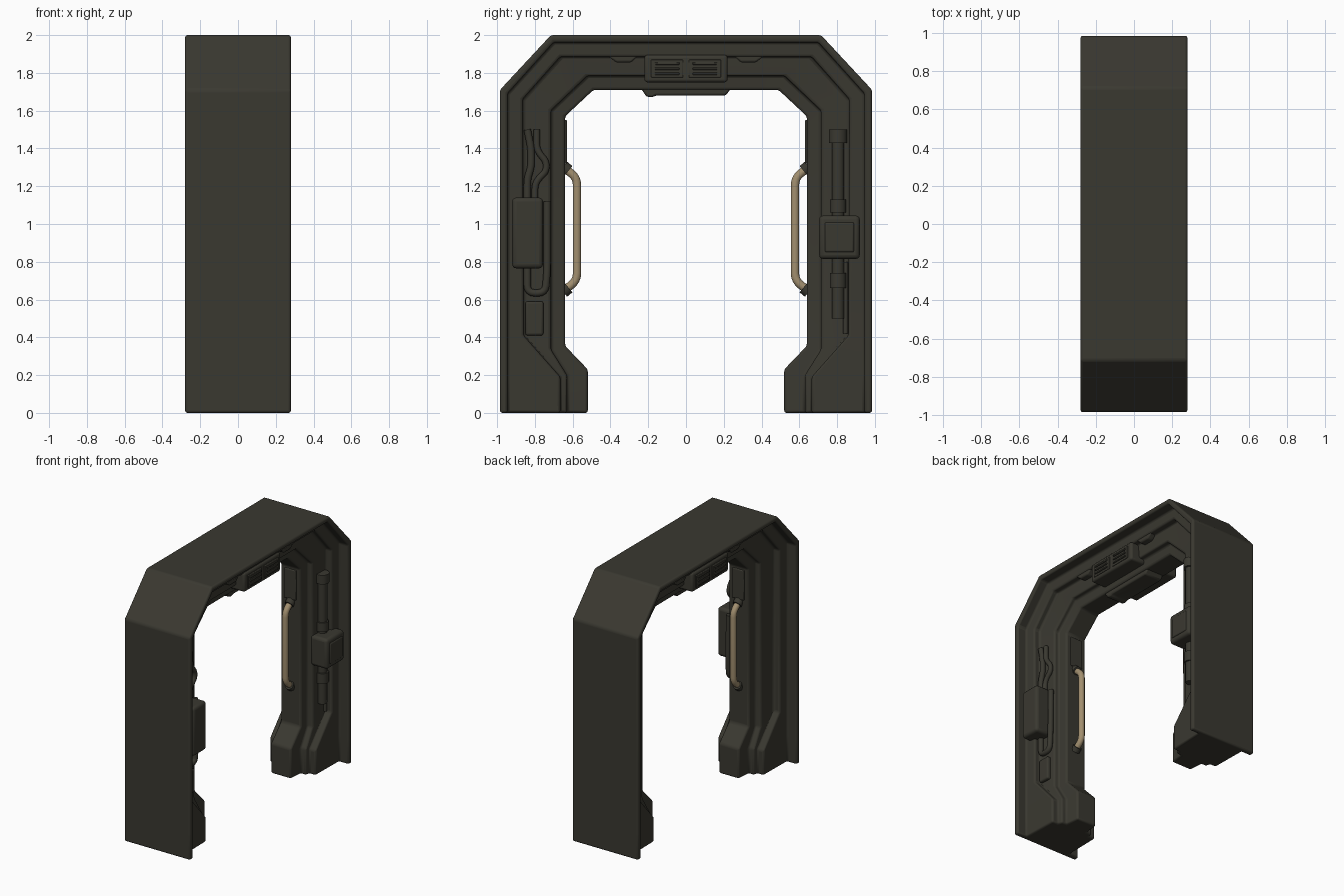
import bpy, bmesh, math
from mathutils import Vector

if "Cube" in bpy.data.objects:
    bpy.data.objects.remove(bpy.data.objects["Cube"])


def material(name, rgb):
    m = bpy.data.materials.new(name)
    m.diffuse_color = (*rgb, 1)
    m.use_nodes = True
    m.node_tree.nodes["Principled BSDF"].inputs["Base Color"].default_value = m.diffuse_color
    return m


DARK = material("dark olive metal", (0.042, 0.040, 0.030))
TAN = material("tan handle", (0.36, 0.275, 0.16))


def finish(name, mesh, mat, bevel=0.0, segments=2):
    ob = bpy.data.objects.new(name, mesh)
    bpy.context.collection.objects.link(ob)
    mesh.materials.clear()
    mesh.materials.append(mat)
    if bevel:
        b = ob.modifiers.new("bevel", 'BEVEL')
        b.width, b.segments, b.limit_method = bevel, segments, 'ANGLE'
        b.angle_limit = math.radians(25)
    bpy.ops.object.select_all(action='DESELECT')
    bpy.context.view_layer.objects.active = ob
    ob.select_set(True)
    bpy.ops.object.shade_smooth_by_angle(angle=math.radians(40))
    return ob


def box(name, x, y, z, bevel=0.012, mat=DARK):
    """Rounded box from (min, max) ranges."""
    bm = bmesh.new()
    bmesh.ops.create_cube(bm, size=1)
    for v in bm.verts:
        v.co = Vector([(r[0] + r[1]) / 2 + c * (r[1] - r[0]) for c, r in zip(v.co, (x, y, z))])
    me = bpy.data.meshes.new(name)
    bm.to_mesh(me)
    bm.free()
    return finish(name, me, mat, bevel, 3)


def prism(name, x, pts, bevel=0.01):
    """Polygon in the y-z plane extruded over an x range."""
    bm = bmesh.new()
    f = bm.faces.new([bm.verts.new((x[0], *p)) for p in pts])
    ext = bmesh.ops.extrude_face_region(bm, geom=[f])
    bmesh.ops.translate(bm, vec=(x[1] - x[0], 0, 0),
                        verts=[g for g in ext["geom"] if isinstance(g, bmesh.types.BMVert)])
    bmesh.ops.recalc_face_normals(bm, faces=bm.faces)
    me = bpy.data.meshes.new(name)
    bm.to_mesh(me)
    bm.free()
    return finish(name, me, DARK, bevel)


def pipe(name, pts, radius, mat=DARK):
    """Round tube with softened corners along a polyline."""
    pts = [Vector(p) for p in pts]
    path = [pts[0]]
    for a, b, c in zip(pts, pts[1:], pts[2:]):
        d = min(0.04, (a - b).length * 0.45, (c - b).length * 0.45)
        p, q = b + (a - b).normalized() * d, b + (c - b).normalized() * d
        path += [p * (1 - t) ** 2 + b * 2 * t * (1 - t) + q * t * t for t in (0, .25, .5, .75, 1)]
    path.append(pts[-1])
    cu = bpy.data.curves.new(name, 'CURVE')
    cu.dimensions, cu.bevel_depth, cu.bevel_resolution, cu.use_fill_caps = '3D', radius, 3, True
    sp = cu.splines.new('POLY')
    sp.points.add(len(path) - 1)
    for s, p in zip(sp.points, path):
        s.co = (*p, 1)
    tmp = bpy.data.objects.new(name + "_path", cu)
    bpy.context.collection.objects.link(tmp)
    dg = bpy.context.evaluated_depsgraph_get()
    me = bpy.data.meshes.new_from_object(tmp.evaluated_get(dg))
    bpy.data.objects.remove(tmp)
    return finish(name, me, mat)


# Arch frame: stepped cross-section lofted along rails (floor, foot, knee, chamfer, top)
RAILS = {
    "outer": [(.985, 0), (.985, .2), (.985, .41), (.985, 1.71), (.715, 2.0)],
    "rim":   [(.945, 0), (.945, .2), (.945, .41), (.945, 1.69), (.70, 1.962)],
    "band":  [(.665, 0), (.665, .19), (.86, .41), (.865, 1.66), (.665, 1.885)],
    "rib":   [(.63, 0), (.63, .2), (.715, .335), (.715, 1.60), (.52, 1.785)],
    "inner": [(.52, 0), (.52, .23), (.64, .355), (.64, 1.57), (.49, 1.71)],
}
half = [("outer", .28), ("rim", .28), ("rim", .2), ("band", .195), ("band", .145),
        ("rib", .135), ("rib", .095), ("inner", .085)]
section = half + [(r, -x) for r, x in reversed(half)]
bm = bmesh.new()
rows = []
for side, order in ((1, range(5)), (-1, range(4, -1, -1))):
    for i in order:
        rows.append([bm.verts.new((x, side * RAILS[r][i][0], RAILS[r][i][1])) for r, x in section])
n = len(section)
for a, b in zip(rows, rows[1:]):
    for k in range(n):
        bm.faces.new((a[k], a[(k + 1) % n], b[(k + 1) % n], b[k]))
bm.faces.new(rows[0])
bm.faces.new(rows[-1])
bmesh.ops.recalc_face_normals(bm, faces=bm.faces)
me = bpy.data.meshes.new("arch_frame")
bm.to_mesh(me)
bm.free()
finish("arch_frame", me, DARK, 0.013, 3)

# Grab handles with dark collars and thin inner plates on both legs
for s, tag in ((1, "back"), (-1, "front")):
    pipe(f"handle_{tag}", [(0, s * .65, 1.30), (0, s * .577, 1.245), (0, s * .577, .70), (0, s * .65, .645)],
         .023, TAN)
    for z, d in ((1.285, 1), (.66, -1)):
        pipe(f"handle_collar_{tag}", [(0, s * .65, z + d * .02), (0, s * .622, z - d * .003)], .034)
    box(f"inner_plate_{tag}", (-.05, .05), (min(s * .63, s * .66), max(s * .63, s * .66)), (1.32, 1.55), .006)

# Header vents with slats, and clips, on both faces of the arch
for s, tag in ((1, "right"), (-1, "left")):
    def xr(a, b):
        return tuple(sorted((s * a, s * b)))
    box(f"vent_housing_{tag}", xr(.08, .21), (-.22, .22), (1.75, 1.895), .016)
    for c in (-.1, .1):
        box(f"vent_panel_{tag}", xr(.2, .217), (c - .085, c + .085), (1.775, 1.87), .005)
        for z in (1.795, 1.822, 1.849):
            box(f"vent_slat_{tag}", xr(.21, .225), (c - .065, c + .065), (z - .006, z + .006), .003)
        k = 1 if c > 0 else -1
        prism(f"header_clip_{tag}", xr(.12, .19),
              [(k * .25, 1.895), (k * .42, 1.895), (k * .37, 1.855), (k * .29, 1.855)])

# Ledge hanging under the header
prism("header_ledge", (-.075, .075),
      [(-.24, 1.72), (.24, 1.72), (.21, 1.68), (-.16, 1.68), (-.18, 1.67), (-.21, 1.675)])

# Back leg: control pod on a stepped column
box("control_pod", (.12, .265), (.705, .92), (.815, 1.045), .022)
box("control_pod_cover", (.25, .272), (.735, .89), (.85, 1.01), .01)
pipe("column_pipe", [(.155, .805, .50), (.155, .805, 1.50)], .034)
for z0, z1, r in ((1.06, 1.13, .045), (1.43, 1.50, .05), (.66, .74, .045)):
    pipe("column_collar", [(.155, .805, z0), (.155, .805, z1)], r)
pipe("column_cable", [(.15, .845, .42), (.15, .845, .80)], .014)

# Front leg: equipment box, hoses and lower plate
box("equipment_box", (.12, .265), (-.92, -.757), (.765, 1.14), .022)
pipe("upper_hose_outer", [(.155, -.84, 1.12), (.155, -.84, 1.24), (.155, -.82, 1.30),
                          (.155, -.82, 1.40), (.155, -.84, 1.50)], .02)
pipe("upper_hose_inner", [(.15, -.80, 1.12), (.15, -.80, 1.22), (.15, -.74, 1.28), (.15, -.74, 1.33),
                          (.15, -.79, 1.39), (.15, -.79, 1.50)], .018)
pipe("lower_hose", [(.155, -.84, .79), (.155, -.84, .635), (.155, -.745, .635), (.155, -.735, .75),
                    (.15, -.735, 1.12)], .02)
box("lower_plate", (.12, .165), (-.85, -.755), (.41, .59), .012)
